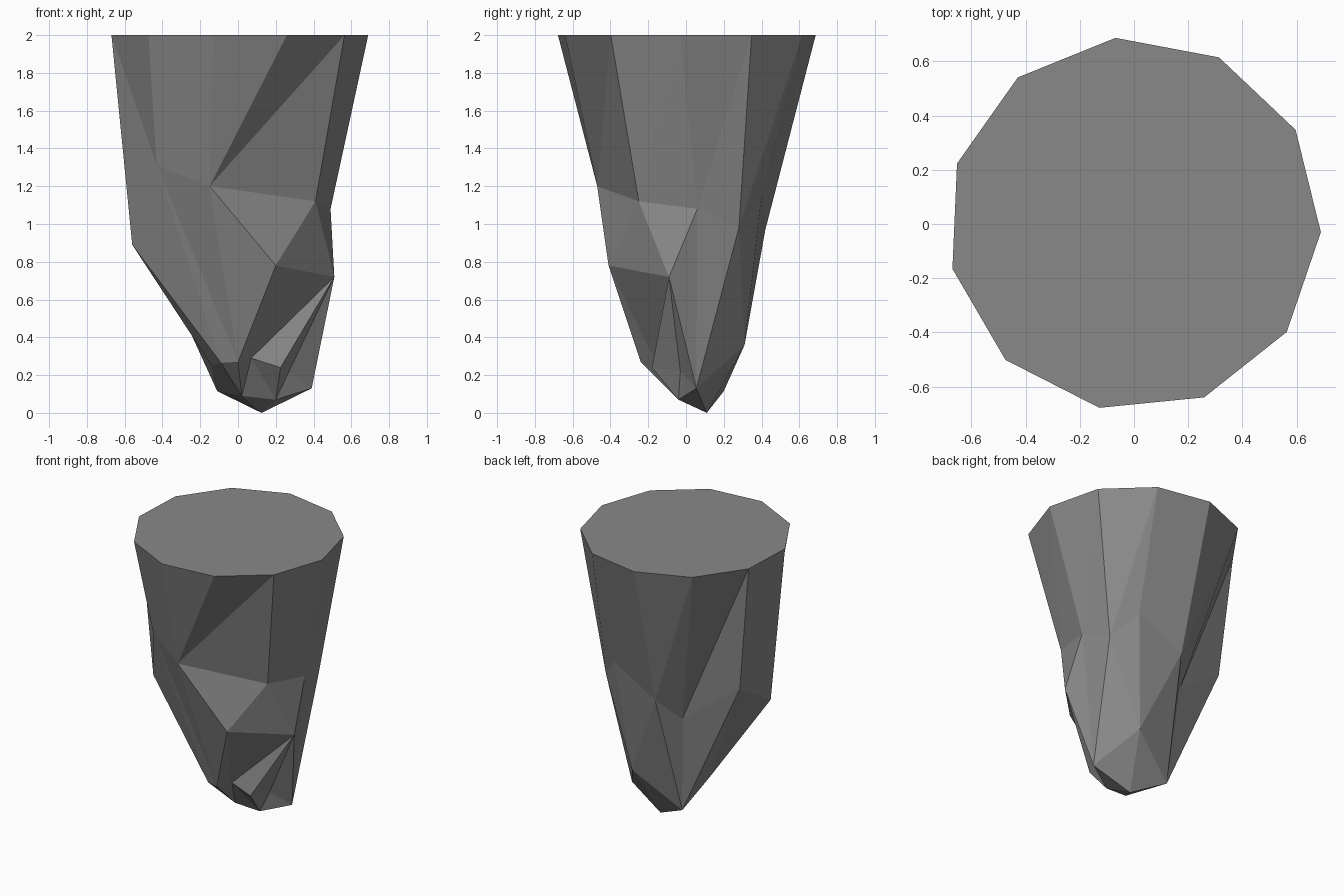
import bpy
import bmesh
from math import cos, sin, radians, tau

default_cube = bpy.data.objects.get("Cube")
if default_cube:
    bpy.data.objects.remove(default_cube, do_unlink=True)


def make_material(name, colour):
    material = bpy.data.materials.new(name)
    material.use_nodes = True
    material.diffuse_color = colour
    shader = material.node_tree.nodes["Principled BSDF"]
    shader.inputs["Base Color"].default_value = colour
    shader.inputs["Roughness"].default_value = 0.9
    return material


def add_loop(bm, points):
    return [bm.verts.new(point) for point in points]


def skirt(bm, upper, lower, moves):
    """Join two closed loops with triangles; each move steps along one loop."""
    u = l = 0
    for move in moves:
        a = upper[u % len(upper)]
        b = lower[l % len(lower)]
        if move == "u":
            u += 1
            c = upper[u % len(upper)]
        else:
            l += 1
            c = lower[l % len(lower)]
        bm.faces.new((a, b, c))


bm = bmesh.new()

# Flat top: a regular polygon, turned slightly
SIDES = 11
RADIUS = 0.69
TURN = radians(-2.5)
top = add_loop(bm, [
    (RADIUS * cos(TURN + tau * i / SIDES), RADIUS * sin(TURN + tau * i / SIDES), 2)
    for i in range(SIDES)
])

# Uneven waist
waist = add_loop(bm, [
    (.49, .06, 1.08), (.44, .28, .98), (.29, .4, 1.15), (-.05, .42, .97),
    (-.16, .27, .81), (-.56, .19, 1.1), (-.56, -.16, .89), (-.43, -.35, 1.31),
    (-.15, -.47, 1.2), (.41, -.25, 1.12),
])

# Lower shoulder, including the two front ledges
shoulder = add_loop(bm, [
    (.51, -.09, .72), (.39, .055, .13), (.21, .31, .36), (-.11, .2, .115),
    (-.14, -.05, .25), (-.09, -.21, .265), (0, -.24, .27), (.2, -.41, .78),
])

# Blunt tip, listed around its rim
tip = add_loop(bm, [
    (.27, -.03, .22), (.2, -.04, .07), (.125, .11, 0),
    (.02, -.06, .09), (.07, -.17, .29), (.225, -.18, .24),
])

# Rock faces between the loops
bm.faces.new(top)
skirt(bm, top, waist, "ul" * 6 + "lu" + "ul" + "u" + "ul" * 2)
skirt(bm, waist, shoulder, "luluuluulululululu")
skirt(bm, shoulder, tip, "ulluuluuuluull")

# Underside of the tip: a fan from its second corner
fan = tip[1:] + tip[:1]
for left, right in zip(fan[1:], fan[2:]):
    bm.faces.new((fan[0], left, right))

bmesh.ops.recalc_face_normals(bm, faces=bm.faces)

mesh = bpy.data.meshes.new("hanging_rock")
bm.to_mesh(mesh)
bm.free()
mesh.materials.append(make_material("stone grey", (.25, .25, .25, 1)))
rock = bpy.data.objects.new("hanging_rock", mesh)
bpy.context.collection.objects.link(rock)
